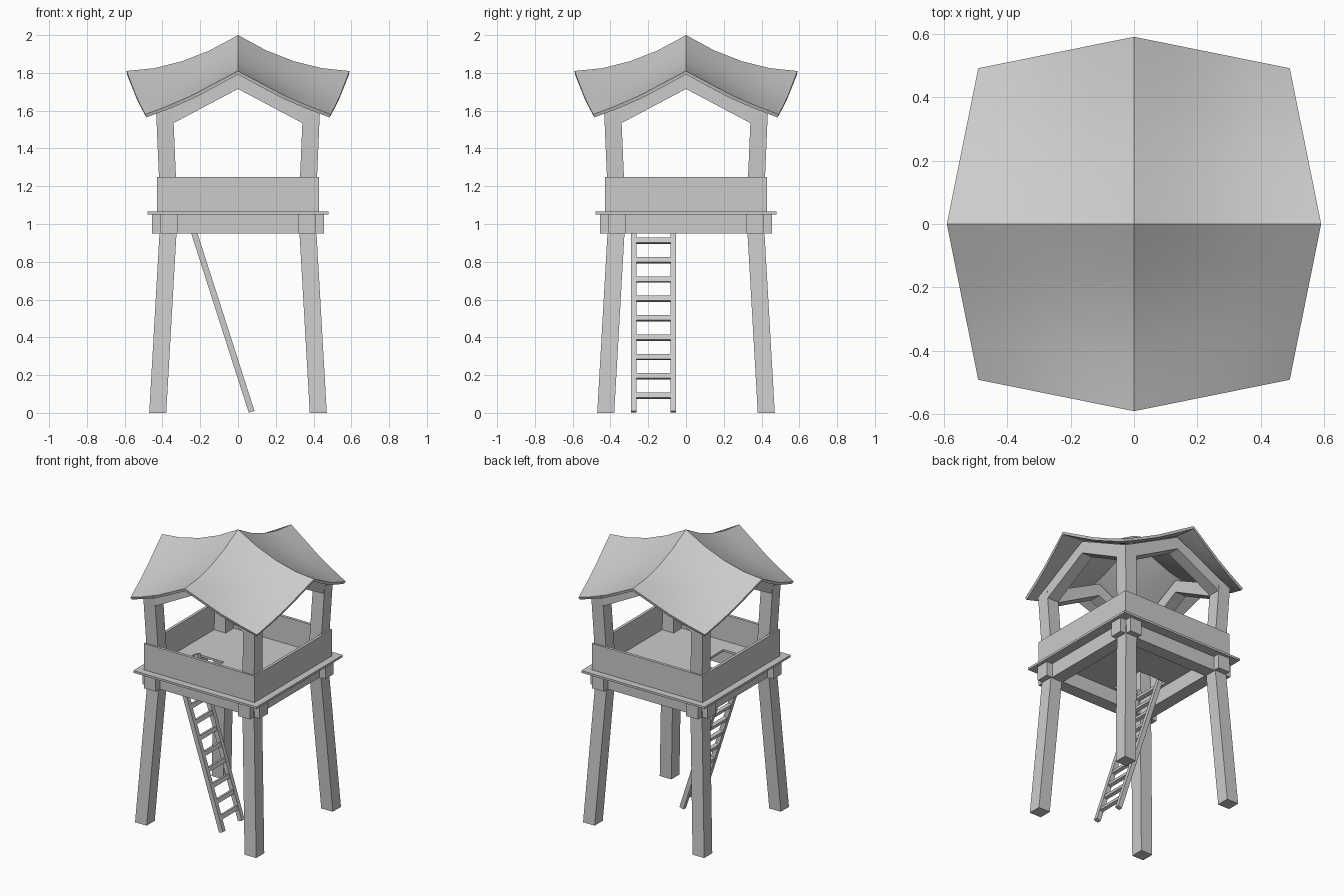
import bpy, bmesh
from math import atan2, hypot
from mathutils import Matrix, Vector

cube = bpy.data.objects.get("Cube")
if cube:
    bpy.data.objects.remove(cube, do_unlink=True)

grey = bpy.data.materials.new("plain_grey")
grey.use_nodes = True
grey.diffuse_color = (0.6, 0.6, 0.6, 1)
grey.node_tree.nodes["Principled BSDF"].inputs["Base Color"].default_value = (0.6, 0.6, 0.6, 1)


def finish(name, bm):
    bmesh.ops.recalc_face_normals(bm, faces=bm.faces)
    mesh = bpy.data.meshes.new(name)
    bm.to_mesh(mesh)
    bm.free()
    mesh.materials.append(grey)
    obj = bpy.data.objects.new(name, mesh)
    bpy.context.collection.objects.link(obj)
    return obj


def box(name, lo, hi, matrix=Matrix()):
    lo, hi = Vector(lo), Vector(hi)
    bm = bmesh.new()
    place = matrix @ Matrix.Translation((lo + hi) / 2) @ Matrix.Diagonal((*(hi - lo), 1))
    bmesh.ops.create_cube(bm, size=1, matrix=place)
    return finish(name, bm)


def loft(name, rings):
    """Closed skin through matching rings of points."""
    bm = bmesh.new()
    rows = [[bm.verts.new(p) for p in ring] for ring in rings]
    n = len(rows[0])
    for a, b in zip(rows, rows[1:]):
        for i in range(n):
            j = (i + 1) % n
            bm.faces.new((a[i], a[j], b[j], b[i]))
    bm.faces.new(rows[0])
    bm.faces.new(rows[-1])
    return finish(name, bm)


SIDES = (("front", -90), ("right", 180), ("back", 90), ("left", 0))


def turn(degrees):
    return Matrix.Rotation(degrees * 3.14159265 / 180, 4, "Z")


# Four bent corner posts
for sx, sy, label in ((1, 1, "back_left"), (-1, 1, "back_right"),
                      (1, -1, "front_left"), (-1, -1, "front_right")):
    rings = []
    for c, z in ((0.425, 0), (0.365, 1.05), (0.388, 1.585)):
        rings.append([(sx * (c + dx), sy * (c + dy), z)
                      for dx, dy in ((-.045, -.045), (.045, -.045), (.045, .045), (-.045, .045))])
    loft("post_" + label, rings)

# Crossing floor beams, rail boards and gable arches on each side
arch = [(0, 1.715), (.34, 1.535), (.43, 1.585), (0, 1.80), (-.43, 1.585), (-.34, 1.535)]
for label, angle in SIDES:
    m = turn(angle)
    box("floor_beam_" + label, (.32, -.455, .95), (.41, .455, 1.05), m)
    box("rail_board_" + label, (.41, -.43, 1.065), (.43, .43, 1.25), m)
    loft("gable_arch_" + label,
         [[m @ Vector((x, y, z)) for y, z in arch] for x in (.345, .43)])

# Platform with a ladder hatch
bm = bmesh.new()
xs, ys = (-.478, -.30, -.08, .478), (-.478, -.30, -.04, .478)
grid = [[bm.verts.new((x, y, 1.065)) for y in ys] for x in xs]
for i in range(3):
    for j in range(3):
        if (i, j) != (1, 1):
            bm.faces.new((grid[i][j], grid[i + 1][j], grid[i + 1][j + 1], grid[i][j + 1]))
platform = finish("platform", bm)
solid = platform.modifiers.new("thickness", "SOLIDIFY")
solid.thickness = 0.015
solid.offset = -1

# Leaning ladder
run, rise = -.345, 1.075
length = hypot(run, rise)
lean = Matrix.Translation((.072, 0, .006)) @ Matrix.Rotation(atan2(run, rise), 4, "Y")
for label, y in (("outer", -.292), ("inner", -.082)):
    box("ladder_rail_" + label, (-.016, y, 0), (.016, y + .03, length), lean)
for k in range(10):
    z = (.085 + k * .1025) * length / rise
    box("ladder_rung_%d" % (k + 1), (-.012, -.27, z - .014), (.012, -.07, z + .014), lean)

# Sagging cross-gabled roof: ridge and verge drops blended over each quarter
RIDGE = (0, .08, .138, .175, .19)
VERGE = (0, .065, .13, .183, .23)
END = RIDGE[-1]


def roof_point(i, j):
    a, b = abs(i), abs(j)
    u, v = a / 4, b / 4
    drop = (1 - u) * RIDGE[b] + u * (END + VERGE[b])
    drop += (1 - v) * RIDGE[a] + v * (END + VERGE[a])
    drop -= END * (u + v - 2 * u * v) + u * v * (END + VERGE[-1])
    return (.59 * i / 4 * (1 - .168 * v), .59 * j / 4 * (1 - .168 * u), 2 - drop)


bm = bmesh.new()
span = range(-4, 5)
pts = {(i, j): bm.verts.new(roof_point(i, j)) for i in span for j in span}
for i in span[:-1]:
    for j in span[:-1]:
        bm.faces.new((pts[i, j], pts[i + 1, j], pts[i + 1, j + 1], pts[i, j + 1]))
roof = finish("roof", bm)
solid = roof.modifiers.new("thickness", "SOLIDIFY")
solid.thickness = 0.018
solid.offset = -1
bpy.ops.object.select_all(action="DESELECT")
roof.select_set(True)
bpy.context.view_layer.objects.active = roof
bpy.ops.object.modifier_apply(modifier="thickness")
bpy.ops.object.shade_smooth_by_angle(angle=0.5)
